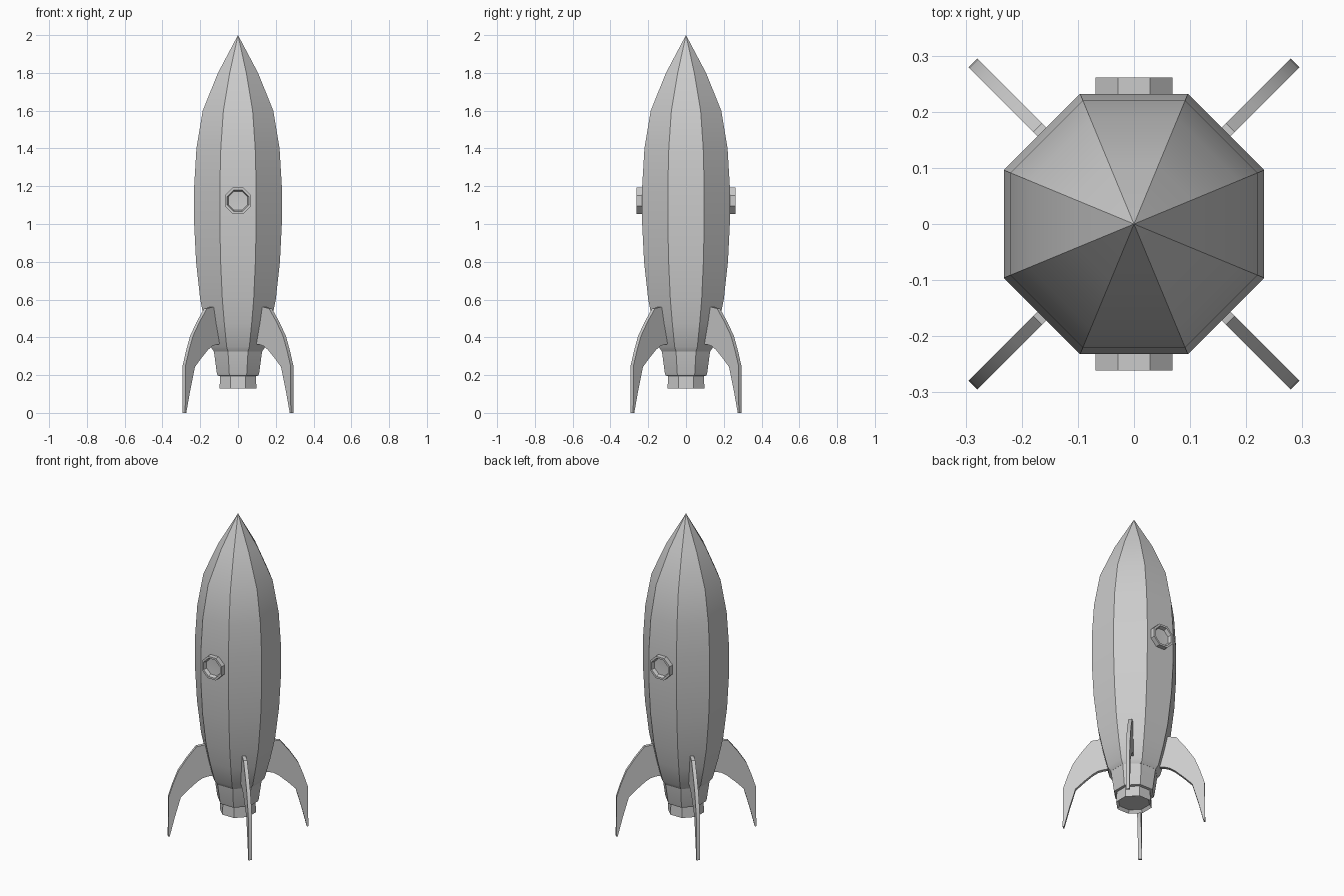
import bpy, bmesh
from math import pi, cos, sin
from mathutils import Matrix

if "Cube" in bpy.data.objects:
    bpy.data.objects.remove(bpy.data.objects["Cube"])

SIDES = 8


def finish(bm, name, angle=0.52):
    bmesh.ops.recalc_face_normals(bm, faces=bm.faces)
    me = bpy.data.meshes.new(name)
    bm.to_mesh(me)
    bm.free()
    ob = bpy.data.objects.new(name, me)
    bpy.context.collection.objects.link(ob)
    bpy.ops.object.select_all(action='DESELECT')
    ob.select_set(True)
    bpy.context.view_layer.objects.active = ob
    bpy.ops.object.shade_smooth_by_angle(angle=angle)
    return ob


def lathe(name, profile, matrix=Matrix()):
    """Octagonal lathe around z; profile = (distance to flat side, z)."""
    bm = bmesh.new()
    rings = []
    for a, z in profile:
        if a == 0:
            rings.append([bm.verts.new((0, 0, z))] * SIDES)
            continue
        r = a / cos(pi / SIDES)
        rings.append([bm.verts.new((r * cos((i + .5) * 2 * pi / SIDES),
                                    r * sin((i + .5) * 2 * pi / SIDES), z))
                      for i in range(SIDES)])
    for lo, hi in zip(rings, rings[1:]):
        for i in range(SIDES):
            j = (i + 1) % SIDES
            bm.faces.new(dict.fromkeys((lo[i], lo[j], hi[j], hi[i])))
    for ring in (rings[0], rings[-1]):
        if ring[0] is not ring[1]:
            bm.faces.new(ring)
    bm.transform(matrix)
    return finish(bm, name)


# Hull
lathe("hull", [(0.128, 0.325), (0.145, 0.35), (0.175, 0.475), (0.2, 0.6),
               (0.222, 0.8), (0.232, 1.0), (0.232, 1.2), (0.22, 1.4),
               (0.187, 1.6), (0.106, 1.8), (0, 2.0)])

# Engine skirt and nozzle
lathe("engine_skirt", [(0.095, 0.195), (0.108, 0.198), (0.112, 0.21), (0.128, 0.33)])
lathe("nozzle", [(0, 0.145), (0.085, 0.145), (0.098, 0.128), (0.094, 0.2)])

# Portholes, front and back
for side, s in (("front", 1), ("back", -1)):
    m = Matrix.Translation((0, 0, 1.123)) @ Matrix.Rotation(s * pi / 2, 4, 'X')
    lathe(side + "_porthole", [(0.069, 0.21), (0.069, 0.261), (0.057, 0.261),
                               (0.05, 0.24), (0, 0.237)], m)

# Four swept fins on the diagonals: outline = (radius, z)
outline = [(0.15, 0.555), (0.2, 0.56), (0.243, 0.553), (0.3, 0.48), (0.348, 0.407),
           (0.378, 0.33), (0.404, 0.249), (0.406, 0.0), (0.398, 0.0),
           (0.368, 0.12), (0.333, 0.243), (0.285, 0.29), (0.236, 0.333),
           (0.205, 0.353), (0.17, 0.362), (0.13, 0.365)]
T = 0.0215
for k in range(4):
    bm = bmesh.new()
    face = bm.faces.new([bm.verts.new((r, -T / 2, z)) for r, z in outline])
    ext = bmesh.ops.extrude_face_region(bm, geom=[face], use_keep_orig=True)
    bmesh.ops.translate(bm, vec=(0, T, 0),
                        verts=[v for v in ext["geom"] if isinstance(v, bmesh.types.BMVert)])
    bm.transform(Matrix.Rotation(pi / 4 + k * pi / 2, 4, 'Z'))
    finish(bm, f"fin_{k + 1}")
